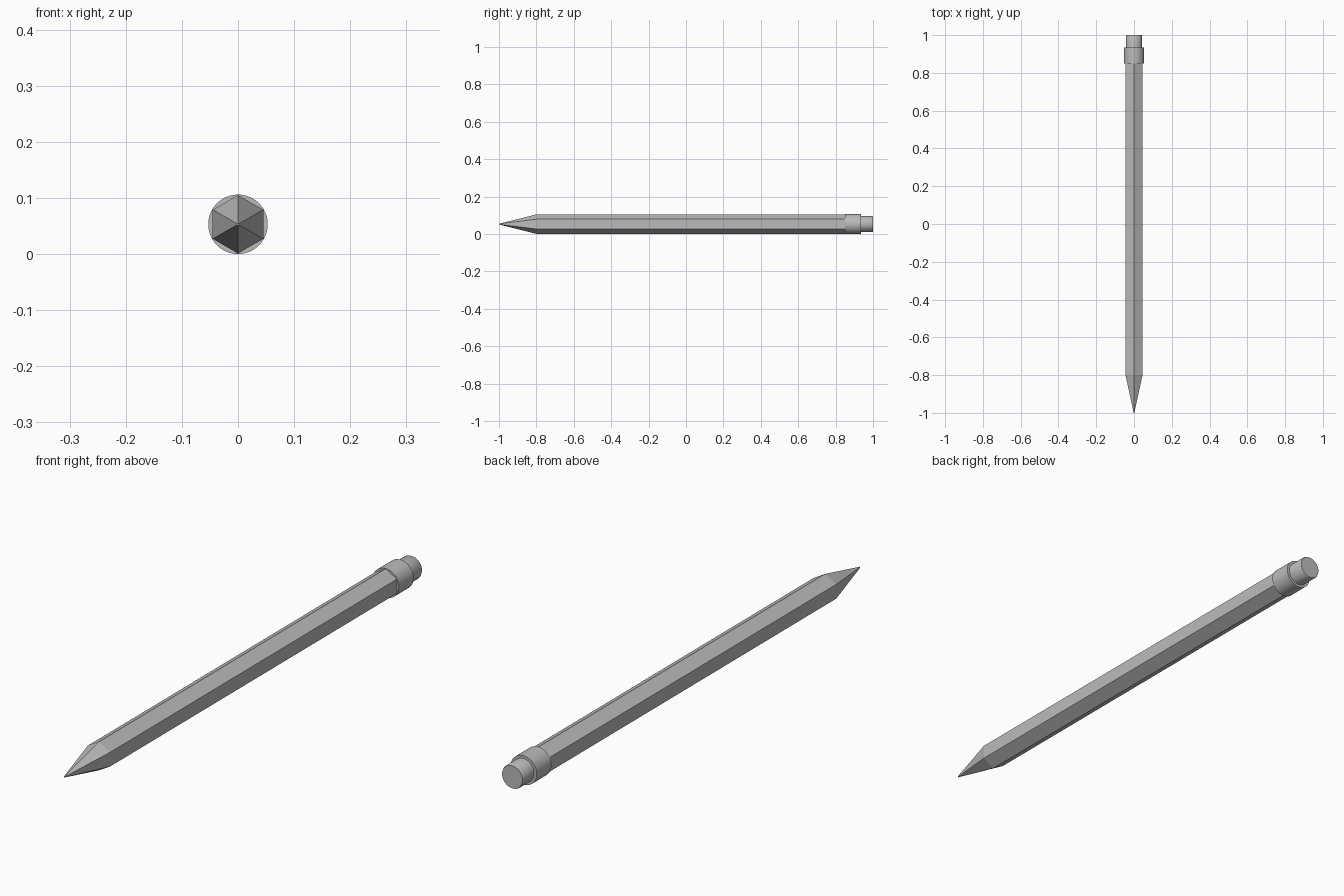
import bpy
import math

cube = bpy.data.objects.get("Cube")
if cube:
    bpy.data.objects.remove(cube, do_unlink=True)

AXIS_Z = 0.053  # height of the pencil's long axis

grey = bpy.data.materials.new("plain grey")
grey.use_nodes = True
GREY = (0.5, 0.5, 0.5, 1)
grey.diffuse_color = GREY
grey.node_tree.nodes["Principled BSDF"].inputs["Base Color"].default_value = GREY


def lathe(name, profile, sides, smooth):
    """Sweep (y, radius) pairs around the long axis and cap both ends."""
    verts, faces = [], []
    for y, radius in profile:
        for i in range(sides):
            a = math.tau * i / sides
            verts.append((radius * math.sin(a), y, AXIS_Z + radius * math.cos(a)))
    for r in range(len(profile) - 1):
        for i in range(sides):
            a, b = r * sides + i, r * sides + (i + 1) % sides
            faces.append((a, b, b + sides, a + sides))
    last = (len(profile) - 1) * sides
    faces.append(tuple(reversed(range(sides))))
    faces.append(tuple(range(last, last + sides)))
    mesh = bpy.data.meshes.new(name)
    mesh.from_pydata(verts, [], faces)
    mesh.materials.append(grey)
    obj = bpy.data.objects.new(name, mesh)
    bpy.context.collection.objects.link(obj)
    if smooth:
        bpy.ops.object.select_all(action="DESELECT")
        obj.select_set(True)
        bpy.context.view_layer.objects.active = obj
        bpy.ops.object.shade_smooth_by_angle(angle=math.radians(30))
    return obj


# Hexagonal shaft and its sharpened point
lathe("hexagonal_shaft", [(-0.8, 0.052), (0.87, 0.052)], 6, False)
lathe("sharpened_point", [(-1.0, 0.002), (-0.8, 0.052)], 6, False)

# Round collar and eraser at the back
lathe("collar", [(0.85, 0.053), (0.935, 0.053)], 48, True)
lathe("eraser", [(0.92, 0.043), (0.996, 0.043), (1.0, 0.041)], 48, True)
